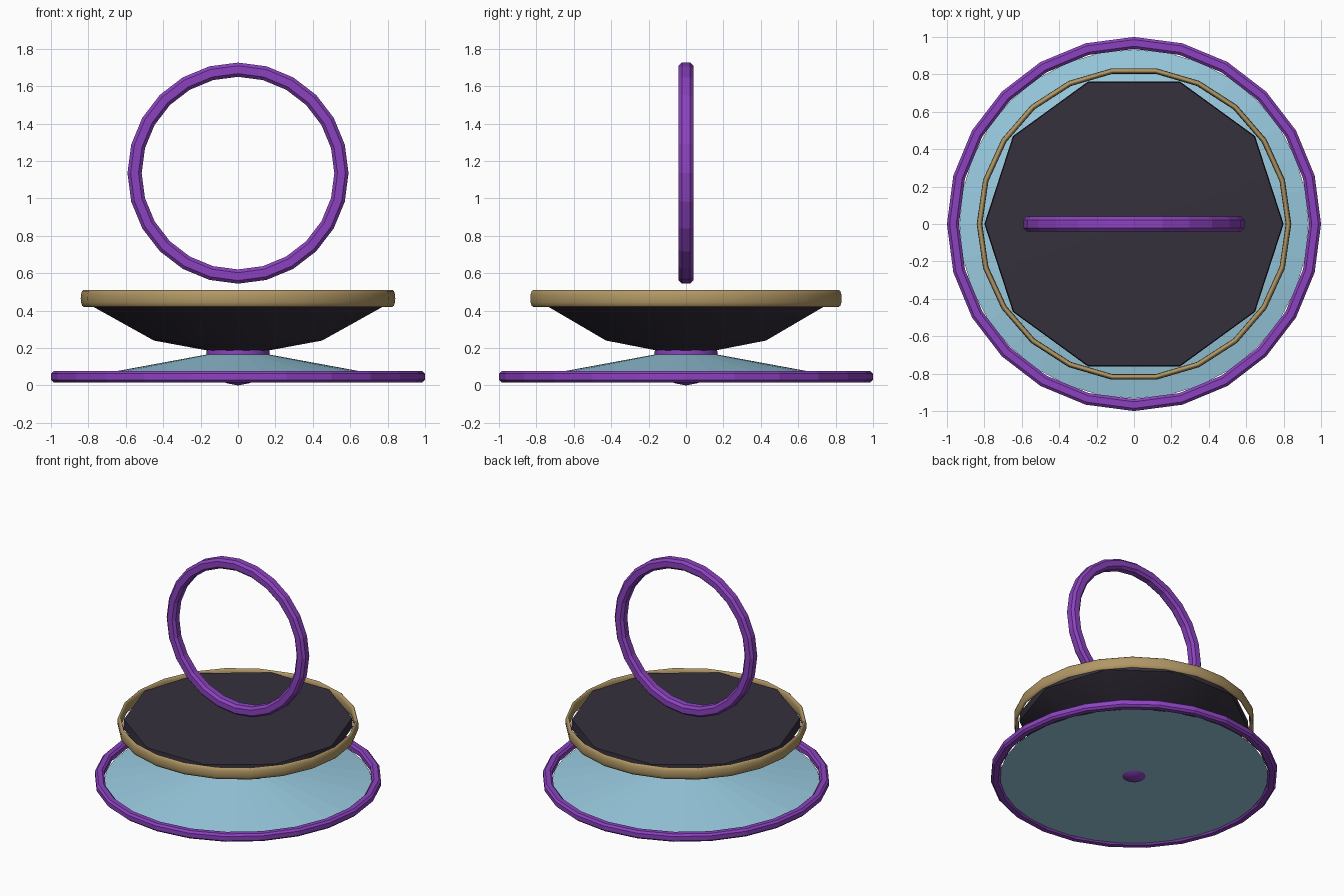
import bpy, bmesh
from math import sin, cos, pi

if "Cube" in bpy.data.objects:
    bpy.data.objects.remove(bpy.data.objects["Cube"])


def material(name, color):
    m = bpy.data.materials.new(name)
    m.diffuse_color = (*color, 1)
    m.use_nodes = True
    m.node_tree.nodes["Principled BSDF"].inputs["Base Color"].default_value = m.diffuse_color
    return m


PURPLE = material("purple", (0.26, 0.055, 0.52))
BLUE = material("pale_blue", (0.32, 0.60, 0.75))
DARK = material("dark", (0.036, 0.03, 0.046))
GOLD = material("gold", (0.44, 0.31, 0.13))


def lathe(name, profile, sides, mat, closed=False, smooth=False):
    """Spin an (r, z) profile around z; points with r = 0 become poles."""
    bm = bmesh.new()
    rings = []
    for r, z in profile:
        if r == 0:
            rings.append([bm.verts.new((0, 0, z))] * sides)
        else:
            rings.append([bm.verts.new((r * cos(2 * pi * i / sides),
                                        r * sin(2 * pi * i / sides), z))
                          for i in range(sides)])
    pairs = list(zip(rings, rings[1:] + rings[:1]))
    for a, b in pairs if closed else pairs[:-1]:
        for i in range(sides):
            j = (i + 1) % sides
            quad = list(dict.fromkeys((a[i], a[j], b[j], b[i])))
            bm.faces.new(quad)
    bmesh.ops.recalc_face_normals(bm, faces=bm.faces)
    for f in bm.faces:
        f.smooth = smooth
    me = bpy.data.meshes.new(name)
    bm.to_mesh(me)
    bm.free()
    me.materials.append(mat)
    ob = bpy.data.objects.new(name, me)
    bpy.context.collection.objects.link(ob)
    return ob


def band(r, z, w, h):
    """Chamfered box section of half-width w and half-height h."""
    k = 0.55
    return [(r + x * w, z + y * h) for x, y in
            ((1, -k), (1, k), (k, 1), (-k, 1), (-1, k), (-1, -k), (-k, -1), (k, -1))]


# Base: shallow cone inside a faceted ring
lathe("base_cone", [(0, 0.024), (0.933, 0.024), (0, 0.196)], 32, BLUE)
lathe("base_ring", band(0.968, 0.046, 0.032, 0.03), 24, PURPLE, closed=True)

# Ball joining base and bowl
ball = [(0.17 * sin(pi * i / 8) if 0 < i < 8 else 0, 0.17 - 0.17 * cos(pi * i / 8))
        for i in range(9)]
lathe("centre_ball", ball, 16, PURPLE, smooth=True)

# Ten-sided closed bowl
lathe("bowl", [(0, 0.18), (0.17, 0.188), (0.45, 0.24), (0.80, 0.435),
               (0.795, 0.505), (0, 0.508)], 10, DARK, smooth=True)
bowl = bpy.data.objects["bowl"]
bpy.context.view_layer.objects.active = bowl
bowl.select_set(True)
bpy.ops.object.shade_smooth_by_angle(angle=pi / 4)

# Tall oval-section rim band
rim = [(0.826 + 0.015 * cos(2 * pi * i / 12), 0.465 + 0.045 * sin(2 * pi * i / 12))
       for i in range(12)]
lathe("bowl_rim", rim, 22, GOLD, closed=True, smooth=True)

# Upright floating ring
ring = lathe("upright_ring", band(0.553, 0, 0.038, 0.04), 24, PURPLE, closed=True)
ring.rotation_euler = (pi / 2, 0, 0)
ring.location = (0, 0, 1.135)
